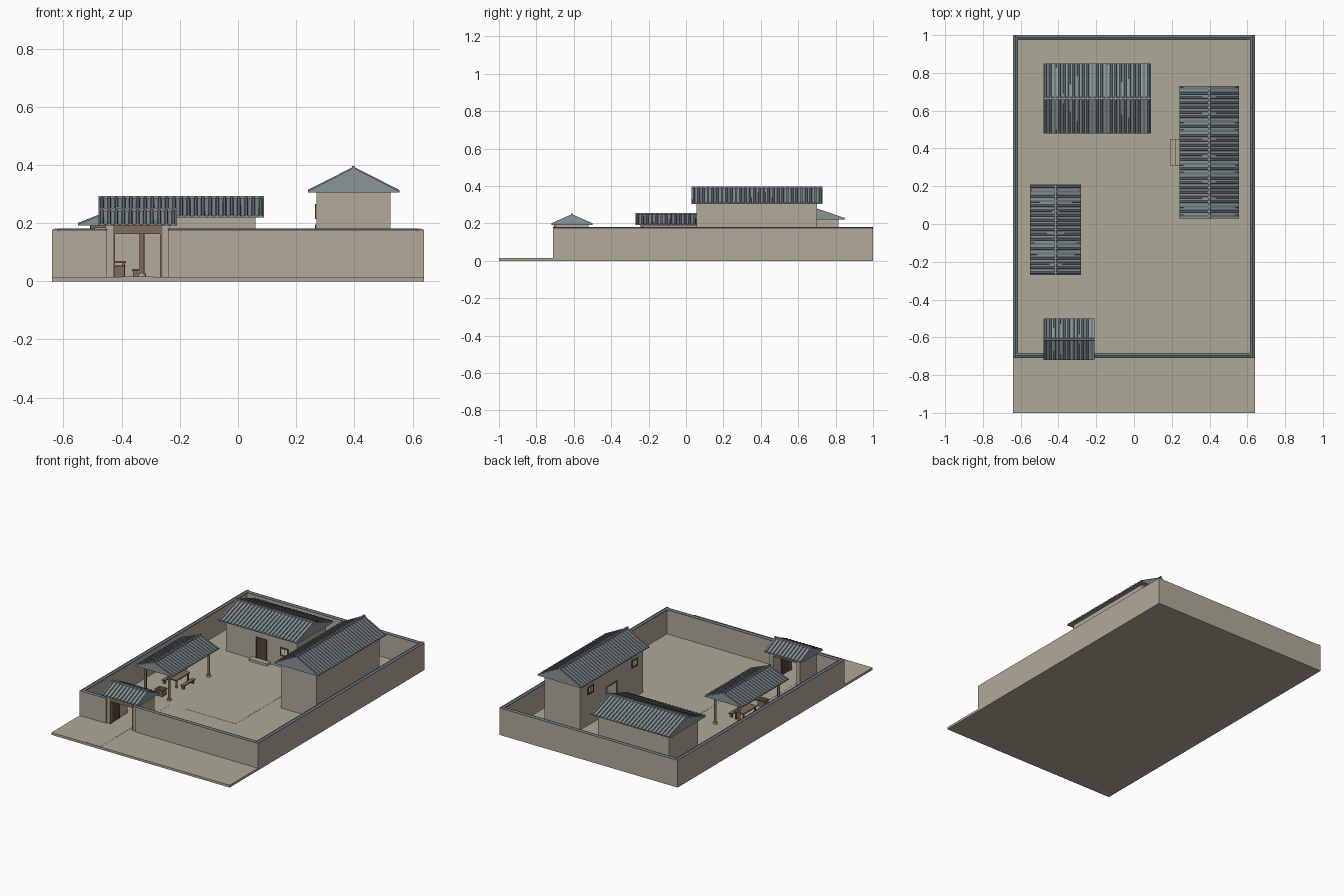
import bpy, bmesh, math
from mathutils import Vector

if "Cube" in bpy.data.objects:
    bpy.data.objects.remove(bpy.data.objects["Cube"])


def mat(name, rgb):
    m = bpy.data.materials.new(name)
    m.diffuse_color = (*rgb, 1)
    m.use_nodes = True
    m.node_tree.nodes["Principled BSDF"].inputs["Base Color"].default_value = m.diffuse_color
    return m


EARTH = mat("packed earth", (0.43, 0.40, 0.31))
PLASTER = mat("tan plaster", (0.44, 0.405, 0.315))
TILE = mat("grey roof tile", (0.255, 0.30, 0.31))
RIB = mat("dark tile rib", (0.15, 0.19, 0.20))
WOOD = mat("brown timber", (0.22, 0.155, 0.105))
DARK = mat("dark timber", (0.10, 0.06, 0.045))
PAPER = mat("pale paper", (0.72, 0.69, 0.60))


def finish(name, bm, mats):
    bmesh.ops.recalc_face_normals(bm, faces=bm.faces[:])
    me = bpy.data.meshes.new(name)
    bm.to_mesh(me)
    bm.free()
    for m in mats:
        me.materials.append(m)
    ob = bpy.data.objects.new(name, me)
    bpy.context.collection.objects.link(ob)
    return ob


def box(name, x0, x1, y0, y1, z0, z1, m):
    bm = bmesh.new()
    bmesh.ops.create_cube(bm, size=1)
    for v in bm.verts:
        v.co = Vector(((x0 + x1) / 2 + v.co.x * (x1 - x0),
                       (y0 + y1) / 2 + v.co.y * (y1 - y0),
                       (z0 + z1) / 2 + v.co.z * (z1 - z0)))
    return finish(name, bm, [m])


def cyl(name, x, y, z0, z1, r, m, n=12):
    bm = bmesh.new()
    bmesh.ops.create_cone(bm, cap_ends=True, segments=n, radius1=r, radius2=r, depth=z1 - z0)
    for v in bm.verts:
        v.co += Vector((x, y, (z0 + z1) / 2))
    ob = finish(name, bm, [m])
    for p in ob.data.polygons:
        p.use_smooth = abs(p.normal.z) < 0.5
    return ob


def loft(bm, a, b, slot):
    """Closed bar between two matching outlines."""
    va, vb = [bm.verts.new(p) for p in a], [bm.verts.new(p) for p in b]
    n = len(va)
    faces = [bm.faces.new(va), bm.faces.new(vb)]
    faces += [bm.faces.new((va[i], va[(i + 1) % n], vb[(i + 1) % n], vb[i])) for i in range(n)]
    for f in faces:
        f.material_index = slot


def roof(name, x0, x1, y0, y1, eave, top, along_x, ribs=0, mats=(TILE, RIB), lip=0.004):
    """Solid gable roof with raised tile ribs and a ridge bar."""
    bm = bmesh.new()
    u0, u1, v0, v1 = (x0, x1, y0, y1) if along_x else (y0, y1, x0, x1)
    P = (lambda u, v, z: (u, v, z)) if along_x else (lambda u, v, z: (v, u, z))
    mid = (v0 + v1) / 2
    rise = top - 0.005 if ribs else top
    sec = [(v0, eave), (v1, eave), (v1, eave + lip), (mid, rise), (v0, eave + lip)]
    loft(bm, [P(u0, v, z) for v, z in sec], [P(u1, v, z) for v, z in sec], 0)
    if ribs:
        step = (u1 - u0) / ribs
        w = step * 0.28
        prof = [(-w, -0.001), (-w * 0.6, 0.005), (w * 0.6, 0.005), (w, -0.001)]
        for i in range(ribs):
            c = u0 + (i + 0.5) * step
            for ve in (v0, v1):
                loft(bm, [P(c + a, ve, eave + lip + h) for a, h in prof],
                     [P(c + a, mid, rise + h - 0.001) for a, h in prof], 1)
        r = [(mid - 0.007, rise - 0.006), (mid + 0.007, rise - 0.006),
             (mid + 0.005, top + 0.002), (mid - 0.005, top + 0.002)]
        loft(bm, [P(u0, v, z) for v, z in r], [P(u1, v, z) for v, z in r], 0)
    return finish(name, bm, list(mats))


G = 0.015
# ground and thin courtyard paving
box("ground_slab", -0.64, 0.64, -1, 1, 0, G, EARTH)
box("courtyard_paving", -0.18, 0.18, -0.28, 0.38, G - 0.005, G + 0.001, EARTH)
box("entry_path", -0.40, -0.29, -0.995, -0.28, G - 0.005, G + 0.001, EARTH)

# compound walls with small tiled caps
H, T = 0.174, 0.02
for name, x0, x1, y0, y1 in (("west_wall", -0.64, -0.64 + T, -0.71, 1),
                             ("east_wall", 0.64 - T, 0.64, -0.71, 1),
                             ("back_wall", -0.64 + T, 0.64 - T, 1 - T, 1),
                             ("front_wall_left", -0.64 + T, -0.45, -0.71, -0.71 + T),
                             ("front_wall_right", -0.24, 0.64 - T, -0.71, -0.71 + T)):
    box(name, x0, x1, y0, y1, 0, H, PLASTER)
    ax = x1 - x0 > y1 - y0
    # caps stay within the slab outline and overhang inwards
    sx, sy = (x0 + x1) / 2, (y0 + y1) / 2
    if ax:
        c = (x0, x1, y0 - (0.006 if sy > 0 else 0), y1 + (0.006 if sy < 0 else 0))
    else:
        c = (x0 - (0.006 if sx > 0 else 0), x1 + (0.006 if sx < 0 else 0), y0, y1)
    roof(name + "_cap", *c, H - 0.002, H + 0.008, ax, mats=(RIB, TILE))

# gate house
box("gate_side_left", -0.455, -0.43, -0.70, -0.52, G, 0.195, PLASTER)
box("gate_side_right", -0.26, -0.235, -0.70, -0.52, G, 0.195, PLASTER)
box("gate_lintel", -0.43, -0.26, -0.705, -0.68, 0.162, 0.195, WOOD)
box("gate_back_lintel", -0.43, -0.26, -0.54, -0.52, 0.17, 0.195, WOOD)
for s, x in ((1, -0.43), (-1, -0.26)):
    box("gate_post", min(x, x + s * 0.008), max(x, x + s * 0.008), -0.703, -0.685, G, 0.162, WOOD)
    box("gate_door_leaf", min(x, x + s * 0.007), max(x, x + s * 0.007), -0.685, -0.605, G + 0.003, 0.16, DARK)
roof("gate_roof", -0.48, -0.21, -0.72, -0.50, 0.192, 0.25, True, 11)

# main hall at the back
box("hall_body", -0.45, 0.06, 0.52, 0.815, G, 0.224, PLASTER)
roof("hall_roof", -0.48, 0.09, 0.48, 0.85, 0.22, 0.292, True, 23)
# two storey house on the right
box("house_body", 0.27, 0.525, 0.055, 0.70, G, 0.31, PLASTER)
roof("house_roof", 0.24, 0.555, 0.03, 0.73, 0.305, 0.395, False, 28)


def opening(name, face, c, w, z0, z1, bars, fill, west=False):
    """Framed plate on a front (-y) or west (-x) facing wall."""
    def plate(n, a0, a1, b0, b1, d, m):
        if west:
            box(n, face - d, face + 0.002, a0, a1, b0, b1, m)
        else:
            box(n, a0, a1, face - d, face + 0.002, b0, b1, m)
    f = 0.007
    plate(name + "_panel", c - w / 2, c + w / 2, z0, z1, 0.002, fill)
    for a in (c - w / 2, c + w / 2 - f):
        plate(name + "_jamb", a, a + f, z0, z1, 0.006, DARK)
    plate(name + "_head", c - w / 2, c + w / 2, z1 - f, z1, 0.006, DARK)
    if bars:
        plate(name + "_sill", c - w / 2, c + w / 2, z0, z0 + f, 0.006, DARK)
    for i in range(bars):
        a = c - w / 2 + w * (i + 1) / (bars + 1)
        plate(name + "_bar", a - 0.002, a + 0.002, z0, z1, 0.004, DARK)


# doors, windows and steps
opening("hall_door", 0.52, -0.195, 0.08, G + 0.012, 0.165, 0, DARK)
opening("hall_window", 0.52, -0.03, 0.06, 0.09, 0.145, 1, PAPER)
box("hall_step", -0.26, -0.13, 0.483, 0.52, G, 0.03, PLASTER)
opening("house_door", 0.27, 0.38, 0.11, G + 0.02, 0.195, 0, PAPER, True)
for y in (0.145, 0.595):
    opening("house_window", 0.27, y, 0.06, 0.215, 0.265, 1, PAPER, True)
box("house_lower_step", 0.19, 0.27, 0.31, 0.45, G, 0.025, PLASTER)
box("house_upper_step", 0.22, 0.27, 0.31, 0.45, G, 0.036, PLASTER)

# open shed: posts on stone bases, beams, roof
for x in (-0.50, -0.33):
    for y in (-0.235, 0.17):
        cyl("shed_post", x, y, G, 0.196, 0.008, WOOD)
        cyl("shed_post_base", x, y, G, 0.027, 0.013, PLASTER)
    box("shed_long_beam", x - 0.006, x + 0.006, -0.24, 0.175, 0.184, 0.196, WOOD)
for y in (-0.235, 0.17):
    box("shed_cross_beam", -0.50, -0.33, y - 0.006, y + 0.006, 0.184, 0.196, WOOD)
roof("shed_roof", -0.55, -0.28, -0.27, 0.21, 0.192, 0.255, False, 19)


def table(name, x0, x1, y0, y1, z):
    box(name + "_top", x0, x1, y0, y1, z - 0.007, z, WOOD)
    for x in (x0 + 0.004, x1 - 0.012):
        for y in (y0 + 0.008, y1 - 0.016):
            box(name + "_leg", x, x + 0.008, y, y + 0.008, G, z - 0.007, WOOD)


# shed furniture
table("table", -0.455, -0.385, -0.08, 0.06, 0.07)
table("bench", -0.365, -0.34, -0.07, 0.05, 0.042)
table("bench", -0.50, -0.475, -0.07, 0.05, 0.042)
box("storage_crate", -0.44, -0.39, -0.22, -0.175, G, 0.05, WOOD)
box("storage_crate_lid", -0.443, -0.387, -0.223, -0.172, 0.05, 0.055, DARK)
